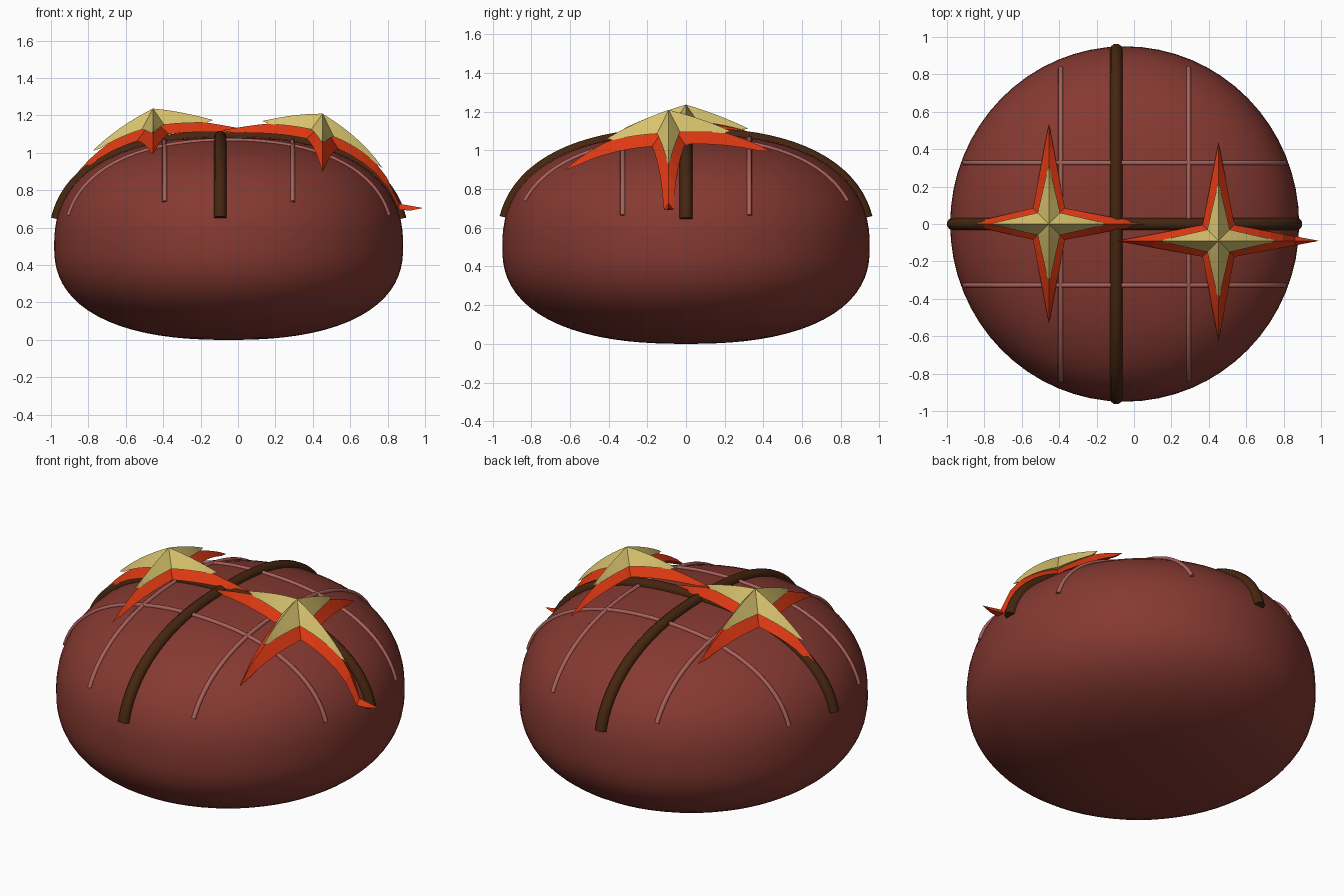
import bpy, bmesh, math
from mathutils import Vector

if "Cube" in bpy.data.objects:
    bpy.data.objects.remove(bpy.data.objects["Cube"])

CX, RX, RY = -0.05, 0.933, 0.95      # body centre and radii
MID, UP, P = 0.5, 0.586, 2.4         # widest height, upper half height, roundness


def material(name, rgb):
    m = bpy.data.materials.new(name)
    m.diffuse_color = (*rgb, 1)
    m.use_nodes = True
    m.node_tree.nodes["Principled BSDF"].inputs["Base Color"].default_value = m.diffuse_color
    return m


BROWN = material("red_brown", (0.235, 0.041, 0.031))
DARK = material("dark_brown", (0.06, 0.019, 0.005))
PINK = material("dusty_pink", (0.40, 0.115, 0.10))
RED = material("orange_red", (0.72, 0.04, 0.006))
GOLD = material("pale_gold", (0.68, 0.54, 0.155))


def surf(x, y, low=MID):
    """Height of the upper body surface, held above a lowest value."""
    r = math.hypot((x - CX) / RX, y / RY)
    return max(low, MID + UP * max(0, 1 - r ** P) ** (1 / P))


def add_mesh(name, bm, mat):
    me = bpy.data.meshes.new(name)
    bmesh.ops.recalc_face_normals(bm, faces=bm.faces)
    bm.to_mesh(me)
    bm.free()
    me.materials.append(mat)
    ob = bpy.data.objects.new(name, me)
    bpy.context.collection.objects.link(ob)
    return ob


# Rounded body: a sphere reshaped to a squarer profile
bm = bmesh.new()
bmesh.ops.create_uvsphere(bm, u_segments=64, v_segments=40, radius=1)
for v in bm.verts:
    r, z = math.hypot(v.co.x, v.co.y), v.co.z
    k = (r ** P + abs(z) ** P) ** (-1 / P)
    v.co = (CX + v.co.x * k * RX, v.co.y * k * RY,
            MID + z * k * (UP if z > 0 else MID))
for f in bm.faces:
    f.smooth = True
add_mesh("body", bm, BROWN)


# Cords laid over the top of the body
def cord(name, along, offset, end_a, end_b, radius, mat):
    cu = bpy.data.curves.new(name, 'CURVE')
    cu.dimensions = '3D'
    cu.bevel_depth = radius
    cu.bevel_resolution = 3
    cu.use_fill_caps = True
    sp = cu.splines.new('POLY')
    n = 40
    sp.points.add(n)
    mid, half = (end_a + end_b) / 2, (end_b - end_a) / 2
    for i, p in enumerate(sp.points):
        s = mid + half * math.sin(math.pi * (i / n - 0.5))
        x, y = (s, offset) if along == 'x' else (offset, s)
        p.co = (x, y, surf(x, y), 1)
    sp.use_smooth = True
    cu.materials.append(mat)
    bpy.context.collection.objects.link(bpy.data.objects.new(name, cu))


cord("dark_band_lengthwise", 'y', -0.095, -0.933, 0.933, 0.033, DARK)
cord("dark_band_crosswise", 'x', 0.0, CX - 0.919, CX + 0.919, 0.033, DARK)
for i, s in enumerate((-1, 1)):
    cord(f"thin_line_lengthwise_{i}", 'y', CX + s * 0.342, -0.833, 0.833, 0.013, PINK)
    cord(f"thin_line_crosswise_{i}", 'x', s * 0.327, CX - 0.856, CX + 0.856, 0.013, PINK)


# Four-pointed ridged star draped over the body
def star(name, centre, lengths, notch, ridge, edge, mat):
    """ridge and edge are (centre, tip) heights above the body."""
    bm = bmesh.new()
    cx, cy = centre

    def vert(d, side, s, w, lift):
        x, y = cx + d.x * s + side.x * w, cy + d.y * s + side.y * w
        return bm.verts.new((x, y, surf(x, y, 0.67) + lift))

    apex = vert(Vector((0, 0)), Vector((0, 0)), 0, 0, ridge[0])
    notches = []
    steps = 7
    for i, length in enumerate(lengths):
        a = i * math.pi / 2
        d = Vector((round(math.cos(a)), round(math.sin(a))))
        side = Vector((-d.y, d.x))
        rows = []
        for k in range(steps):
            t = k / steps
            s = notch + (length - notch) * t
            w = notch * (1 - t)
            u = s / length
            hr = ridge[0] + (ridge[1] - ridge[0]) * u
            he = edge[0] + (edge[1] - edge[0]) * t
            rows.append((vert(d, side, s, -w, he), vert(d, side, s, 0, hr),
                         vert(d, side, s, w, he)))
        tip = vert(d, side, length, 0, ridge[1])
        l, m, r = rows[0]
        notches.append(l)
        bm.faces.new((apex, l, m))
        bm.faces.new((apex, m, r))
        for p, q in zip(rows, rows[1:]):
            bm.faces.new((p[0], q[0], q[1], p[1]))
            bm.faces.new((p[1], q[1], q[2], p[2]))
            bm.faces.new((p[2], q[2], q[0], p[0]))
        l, m, r = rows[-1]
        for tri in ((l, tip, m), (m, tip, r), (r, tip, l)):
            bm.faces.new(tri)
    bm.faces.new(notches)
    bmesh.ops.remove_doubles(bm, verts=bm.verts, dist=0.0005)
    add_mesh(name, bm, mat)


# Arm lengths run right, back, left, front
for label, centre, arms in (("left", (-0.455, 0.0), (0.52, 0.54, 0.445, 0.535)),
                            ("right", (0.452, -0.09), (0.538, 0.53, 0.54, 0.54))):
    star(f"{label}_star_base", centre, arms, 0.085, (0.13, 0.035), (0.035, 0.02), RED)
    star(f"{label}_star_top", centre, (0.322,) * 4, 0.06, (0.185, 0.09), (0.088, 0.075), GOLD)
